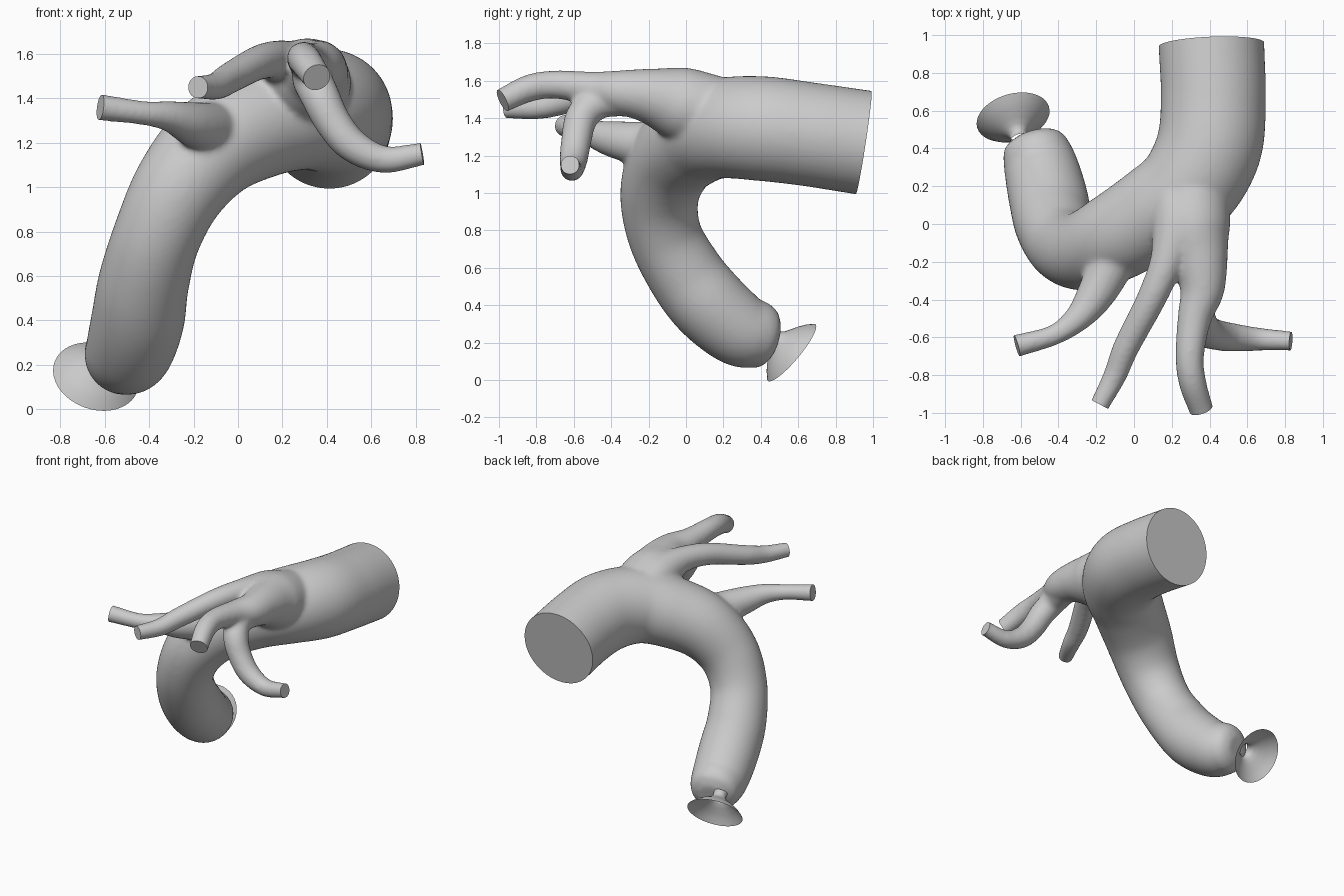
import bpy, bmesh, math
from mathutils import Vector

if "Cube" in bpy.data.objects:
    bpy.data.objects.remove(bpy.data.objects["Cube"])

SEG, STEPS = 40, 8


def spline(pts):
    """Catmull-Rom through (x, y, z, radius) points."""
    p = [Vector(q) for q in pts]
    p = [2 * p[0] - p[1]] + p + [2 * p[-1] - p[-2]]
    out = []
    for i in range(1, len(p) - 2):
        a, b, c, d = p[i - 1:i + 3]
        for s in range(STEPS):
            t = s / STEPS
            out.append(0.5 * (2 * b + (c - a) * t + (2 * a - 5 * b + 4 * c - d) * t * t
                              + (3 * b - a - 3 * c + d) * t ** 3))
    return out + [p[-2]]


def skin(bm, rings, capped):
    """Bridge rings given as (centre, axis, radius)."""
    side, loops = None, []
    for c, n, r in rings:
        if side is None:
            side = n.orthogonal()
        side = (side - n * side.dot(n)).normalized()
        up = n.cross(side)
        loops.append([bm.verts.new(c + r * (math.cos(a) * side + math.sin(a) * up))
                      for a in (2 * math.pi * k / SEG for k in range(SEG))])
    for u, v in zip(loops, loops[1:]):
        for k in range(SEG):
            j = (k + 1) % SEG
            bm.faces.new((u[k], u[j], v[j], v[k]))
    if capped:
        bm.faces.new(loops[0][::-1])
        bm.faces.new(loops[-1])


def tube(bm, pts):
    """Skin a path, run it a little past its first point, return that cut (point, normal, radius)."""
    s = spline(pts)
    c = [q.to_3d() for q in s]
    rings = []
    for i, q in enumerate(s):
        n = (c[min(i + 1, len(c) - 1)] - c[max(i - 1, 0)]).normalized()
        rings.append((c[i], n, max(q[3], 0.01)))
    p, n, r = rings[0]
    skin(bm, [(p - n * .05, n, r)] + rings, True)
    return p, -n, r


def make_object(name, bm):
    me = bpy.data.meshes.new(name)
    bm.to_mesh(me)
    bm.free()
    ob = bpy.data.objects.new(name, me)
    bpy.context.collection.objects.link(ob)
    return ob


def smooth_shade(ob):
    bpy.ops.object.select_all(action='DESELECT')
    ob.select_set(True)
    bpy.context.view_layer.objects.active = ob
    bpy.ops.object.shade_smooth_by_angle(angle=math.radians(40))


# Thick arched vessel, from the flat back end to the rounded lower end
arch = [(.41, .95, 1.27, .28), (.42, .65, 1.315, .278), (.395, .40, 1.345, .28),
        (.28, .19, 1.345, .268), (.10, .055, 1.29, .25), (-.10, -.07, 1.185, .235),
        (-.26, -.14, 1.0, .212), (-.365, -.115, .78, .198), (-.425, -.005, .57, .205),
        (-.45, .12, .41, .21), (-.485, .27, .28, .20), (-.515, .38, .24, .182),
        (-.53, .44, .222, .155), (-.54, .475, .212, .09)]
# Branches, listed from their cut tips inwards
left_branch = [(-.62, -.645, 1.36, .06), (-.43, -.59, 1.335, .055), (-.31, -.51, 1.32, .07),
               (-.22, -.4, 1.29, .096), (-.14, -.25, 1.265, .118), (-.08, -.08, 1.25, .14)]
trunk = [(.355, -.98, 1.495, .065), (.31, -.84, 1.56, .073), (.295, -.7, 1.58, .076),
         (.32, -.5, 1.56, .09), (.36, -.35, 1.54, .118), (.35, -.2, 1.52, .148),
         (.315, -.04, 1.48, .195), (.31, .14, 1.435, .195)]
inner_branch = [(-.18, -.955, 1.45, .052), (-.10, -.8, 1.455, .062), (-.04, -.65, 1.49, .07),
                (.09, -.4, 1.56, .078), (.175, -.2, 1.57, .092), (.225, -.02, 1.525, .135),
                (.235, .12, 1.46, .16)]
drop_branch = [(.83, -.62, 1.15, .052), (.66, -.61, 1.125, .062), (.52, -.6, 1.185, .076),
               (.43, -.585, 1.29, .082), (.37, -.555, 1.41, .088), (.335, -.46, 1.49, .092),
               (.36, -.3, 1.51, .10)]

bm = bmesh.new()
cuts = [tube(bm, path) for path in (arch, left_branch, trunk, inner_branch, drop_branch)]
vessel = make_object("arched_vessel", bm)

# Fuse the tubes and soften the joins
mod = vessel.modifiers.new("fuse", 'REMESH')
mod.mode = 'VOXEL'
mod.voxel_size = 0.012
fused = bpy.data.meshes.new_from_object(
    vessel.evaluated_get(bpy.context.evaluated_depsgraph_get()))
vessel.modifiers.clear()
vessel.data = fused
bm = bmesh.new()
bm.from_mesh(fused)
for _ in range(10):
    bmesh.ops.smooth_vert(bm, verts=bm.verts, factor=.5,
                          use_axis_x=True, use_axis_y=True, use_axis_z=True)

# Slice each open end flat and cap it
for p, n, r in cuts:
    near = [f for f in bm.faces if (f.calc_center_median() - p).length < r * 1.3 + .05]
    geom = set(near) | {e for f in near for e in f.edges} | {v for f in near for v in f.verts}
    res = bmesh.ops.bisect_plane(bm, geom=list(geom), plane_co=p, plane_no=n, clear_outer=True)
    rim_edges = [g for g in res['geom_cut'] if isinstance(g, bmesh.types.BMEdge)]
    bmesh.ops.holes_fill(bm, edges=rim_edges, sides=0)
bmesh.ops.recalc_face_normals(bm, faces=bm.faces)
bm.to_mesh(fused)
bm.free()
smooth_shade(vessel)

# Open flared funnel at the lower end
axis = Vector((-.22, .75, -.63)).normalized()
rim = Vector((-.64, .565, .147))
profile = [(-.16, .05), (-.14, .045), (-.12, .047), (-.10, .065), (-.08, .095),
           (-.055, .135), (-.03, .168), (0, .198)]
bm = bmesh.new()
skin(bm, [(rim + axis * t, axis, r) for t, r in profile], False)
smooth_shade(make_object("funnel", bm))
